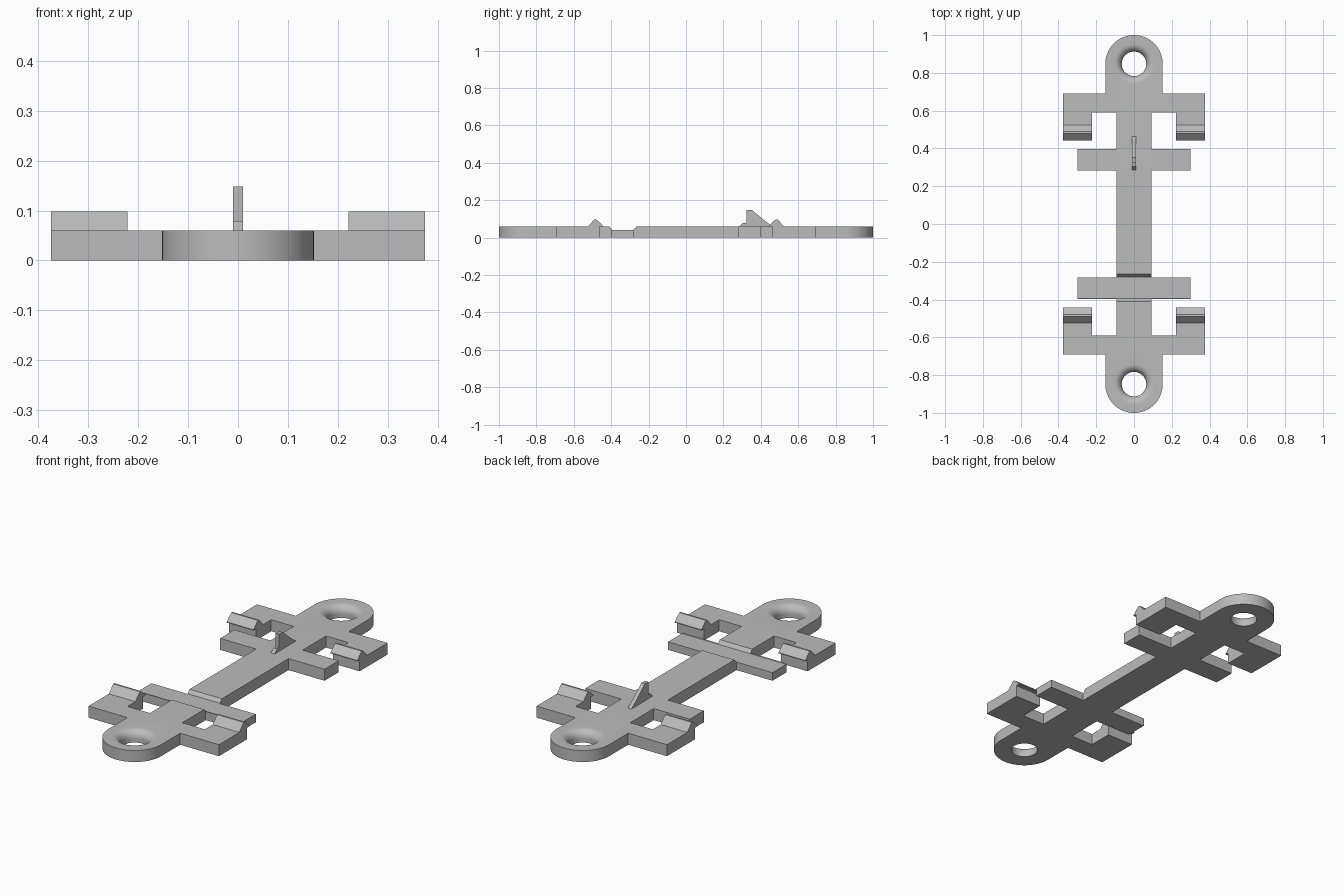
import bpy, bmesh
from math import sin, cos, pi, radians

cube = bpy.data.objects.get("Cube")
if cube:
    bpy.data.objects.remove(cube, do_unlink=True)

grey = bpy.data.materials.new("plain_grey")
grey.use_nodes = True
grey.diffuse_color = (0.5, 0.5, 0.5, 1)
grey.node_tree.nodes["Principled BSDF"].inputs["Base Color"].default_value = (0.5, 0.5, 0.5, 1)

THICK = 0.06
TAB_R = 0.152
TAB_Y = 1 - TAB_R


def finish(name, bm):
    bmesh.ops.recalc_face_normals(bm, faces=bm.faces[:])
    mesh = bpy.data.meshes.new(name)
    bm.to_mesh(mesh)
    bm.free()
    mesh.materials.append(grey)
    obj = bpy.data.objects.new(name, mesh)
    bpy.context.collection.objects.link(obj)
    return obj


def extrude(name, points, direction):
    """Close a 3D outline and push it along a direction."""
    bm = bmesh.new()
    face = bm.faces.new([bm.verts.new(p) for p in points])
    new = bmesh.ops.extrude_face_region(bm, geom=[face])["geom"]
    bmesh.ops.translate(bm, vec=direction,
                        verts=[g for g in new if isinstance(g, bmesh.types.BMVert)])
    return finish(name, bm)


def prism(name, profile, x0, x1):
    """Side profile (y, z) stretched from x0 to x1."""
    return extrude(name, [(x0, y, z) for y, z in profile], (x1 - x0, 0, 0))


def lathe(name, profile, y, steps=64):
    """Closed solid of revolution about a vertical axis."""
    bm = bmesh.new()
    rings = [[bm.verts.new((r * cos(2 * pi * i / steps), y + r * sin(2 * pi * i / steps), z))
              for i in range(steps)] for r, z in profile]
    for a, b in zip(rings, rings[1:]):
        for i in range(steps):
            j = (i + 1) % steps
            bm.faces.new((a[i], a[j], b[j], b[i]))
    bm.faces.new(rings[0])
    bm.faces.new(rings[-1])
    return finish(name, bm)


def cut(target, cutter):
    cutter.hide_render = True
    mod = target.modifiers.new("cut", "BOOLEAN")
    mod.operation = "DIFFERENCE"
    mod.solver = "EXACT"
    mod.object = cutter
    bpy.context.view_layer.objects.active = target
    bpy.ops.object.modifier_apply(modifier=mod.name)
    bpy.data.objects.remove(cutter, do_unlink=True)


# Flat plate: one quarter outline, mirrored front to back and side to side
arc = [(TAB_R * sin(a), TAB_Y + TAB_R * cos(a))
       for a in (pi / 2 * i / 16 for i in range(17))]
quarter = arc + [(TAB_R, 0.692), (0.375, 0.692), (0.375, 0.463), (0.222, 0.463),
                 (0.222, 0.59), (0.093, 0.59), (0.093, 0.398), (0.3, 0.398),
                 (0.3, 0.282), (0.093, 0.282)]
side = quarter + [(x, -y) for x, y in reversed(quarter)]
outline = side + [(-x, y) for x, y in reversed(side[1:-1])]
plate = extrude("base_plate", [(x, y, 0) for x, y in outline], (0, 0, THICK))

# Screw holes with a rounded upper rim
HOLE_R, RIM = 0.065, 0.04
rim = [(HOLE_R + RIM * (1 - cos(a)), THICK - RIM + RIM * sin(a))
       for a in (pi / 2 * i / 8 for i in range(9))]
hole = [(HOLE_R, -0.02)] + rim + [(HOLE_R + RIM, 0.08)]
for y in (TAB_Y, -TAB_Y):
    cut(plate, lathe("hole_cutter", hole, y))

# Lowered front crossbar with sloped ends in the shaft
cut(plate, prism("groove_cutter", [(-0.43, 0.08), (-0.41, 0.06), (-0.395, 0.042),
                                   (-0.28, 0.042), (-0.265, 0.06), (-0.25, 0.08)], -0.5, 0.5))

# Ridged catches overhanging the arm ends
catch = [(0.525, 0.06), (0.489, 0.098), (0.48, 0.098), (0.443, 0.064), (0.443, 0.06)]
for end, sy in (("back", 1), ("front", -1)):
    for hand, sx in (("left", 1), ("right", -1)):
        prism(f"{end}_{hand}_catch", [(sy * y, z) for y, z in catch], sx * 0.222, sx * 0.375)

# Thin upright fin with a low step at its front
fin = prism("centre_fin", [(0.284, 0.058), (0.305, 0.079), (0.324, 0.079), (0.324, 0.148),
                           (0.352, 0.148), (0.436, 0.079), (0.465, 0.058)], -0.01, 0.01)

# Smooth the round tabs and hole rims, keep corners sharp
bpy.ops.object.select_all(action="DESELECT")
plate.select_set(True)
bpy.context.view_layer.objects.active = plate
bpy.ops.object.shade_smooth_by_angle(angle=radians(30))
